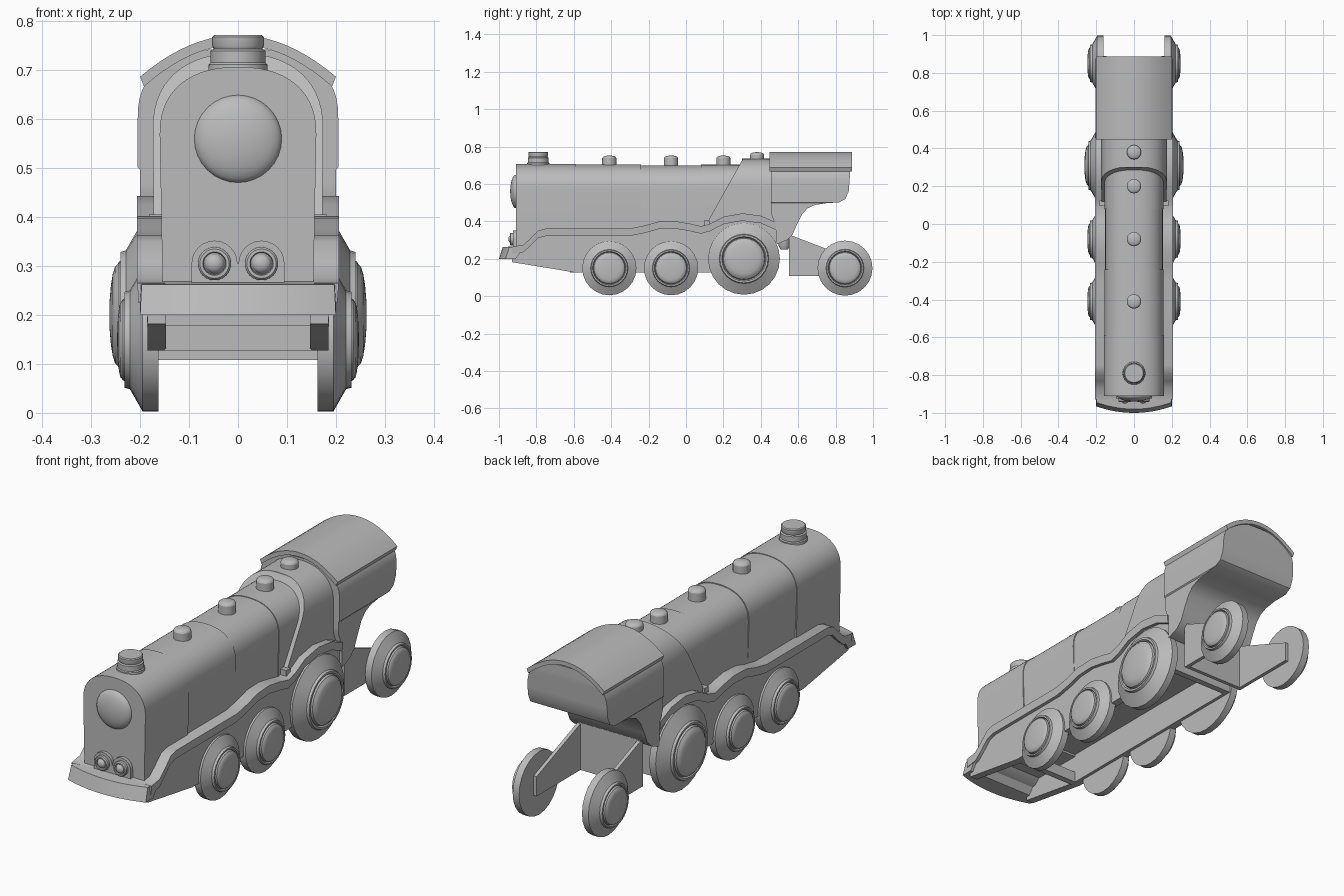
import bpy, bmesh
from math import sin, cos, pi, radians
from mathutils import Vector

old = bpy.data.objects.get("Cube")
if old:
    bpy.data.objects.remove(old)

grey = bpy.data.materials.new("plain grey")
grey.use_nodes = True
grey.diffuse_color = (0.5, 0.5, 0.5, 1)
grey.node_tree.nodes["Principled BSDF"].inputs["Base Color"].default_value = (0.5, 0.5, 0.5, 1)


def loft(name, rings, angle=32):
    """Skin a list of closed rings of equal length and cap both ends."""
    bm = bmesh.new()
    loops = [[bm.verts.new(p) for p in ring] for ring in rings]
    n = len(loops[0])
    for a, b in zip(loops, loops[1:]):
        for i in range(n):
            j = (i + 1) % n
            bm.faces.new((a[i], a[j], b[j], b[i]))
    bm.faces.new(loops[0])
    bm.faces.new(loops[-1])
    bmesh.ops.recalc_face_normals(bm, faces=bm.faces)
    mesh = bpy.data.meshes.new(name)
    bm.to_mesh(mesh)
    bm.free()
    mesh.materials.append(grey)
    obj = bpy.data.objects.new(name, mesh)
    bpy.context.collection.objects.link(obj)
    bpy.ops.object.select_all(action='DESELECT')
    obj.select_set(True)
    bpy.context.view_layer.objects.active = obj
    bpy.ops.object.shade_smooth_by_angle(angle=radians(angle))
    return obj


def lathe(name, profile, origin, u, v, axis, segs=24):
    """Turn (radius, height) pairs around an axis."""
    o, u, v, w = Vector(origin), Vector(u), Vector(v), Vector(axis)
    turn = [2 * pi * i / segs for i in range(segs)]
    return loft(name, [[o + w * h + (u * cos(t) + v * sin(t)) * max(r, 0.001) for t in turn]
                       for r, h in profile])


def dome(radius, start, height, steps=5):
    """Rounded cap for the end of a lathe profile."""
    return [(radius * cos(pi / 2 * i / steps), start + height * sin(pi / 2 * i / steps))
            for i in range(steps + 1)]


def box(name, x0, x1, y0, y1, z0, z1):
    return loft(name, [[(x0, y0, z), (x1, y0, z), (x1, y1, z), (x0, y1, z)] for z in (z0, z1)])


def arch(width, spring, top, power=2.3, steps=14):
    """Half widths and heights of a rounded roof section."""
    out = []
    for i in range(steps + 1):
        t = pi / 2 * i / steps
        out.append((max(width * max(cos(t), 0) ** (2 / power), 0.001),
                    spring + (top - spring) * sin(t) ** (2 / power)))
    return out


def tower(name, levels, front, back):
    """Stack of rectangles whose front and back depend on height."""
    return loft(name, [[(-w, front(z), z), (w, front(z), z), (w, back(z), z), (-w, back(z), z)]
                       for w, z in levels])


def lerp(points, t):
    for (a, p), (b, q) in zip(points, points[1:]):
        if t <= b:
            return p + (q - p) * max(0, (t - a) / (b - a))
    return points[-1][1]


# Boiler core with raised jackets
def jacket(name, grow, y0, y1, base):
    levels = [(0.147 + grow, base)] + arch(0.153 + grow, 0.57, 0.7 + grow)
    tower(name, levels, lambda z: y0, lambda z: y1)


jacket("boiler", 0, -0.6, 0.3, 0.27)
jacket("nose_jacket", 0.007, -0.91, -0.59, 0.26)
jacket("middle_jacket", 0.004, -0.59, -0.24, 0.4)
jacket("rear_jacket", 0.003, 0.08, 0.42, 0.3)

# Sloped cab front
tower("cab_flare", [(0.172, 0.36)] + arch(0.174, 0.58, 0.735),
      lambda z: min(0.1 + (z - 0.37) * 0.56, 0.3), lambda z: 0.47)

# Cab with sweeping underside
sweep = [(0.28, 0.49), (0.3, 0.54), (0.33, 0.57), (0.38, 0.592), (0.44, 0.622), (0.47, 0.65),
         (0.488, 0.69), (0.497, 0.75), (0.502, 0.82), (0.52, 0.852), (0.56, 0.87), (0.69, 0.88)]
tower("cab", [(0.2 if z < 0.5 else 0.205, z) for z, y in sweep[:-1]] + arch(0.205, 0.6, 0.745, 2.5),
      lambda z: 0.455 if z > 0.4 else 0.48, lambda z: lerp(sweep, z))

# Cab roof
xs = [-0.2 + 0.4 * i / 20 for i in range(21)]
curve = [(x, 0.772 - 0.085 * (x / 0.2) ** 2) for x in xs]
section = curve + [(x * 0.96, z - 0.02) for x, z in reversed(curve)]
loft("cab_roof", [[(x, y, z) for x, z in section] for y in (0.447, 0.887)])

# Running board that rises over the wheels
path = [(-0.93, 0.265), (-0.87, 0.275), (-0.83, 0.31), (-0.79, 0.35), (-0.75, 0.362), (-0.3, 0.362),
        (-0.22, 0.378), (-0.15, 0.398), (-0.06, 0.402), (0.02, 0.388), (0.08, 0.374), (0.13, 0.388),
        (0.2, 0.425), (0.3, 0.443), (0.4, 0.43), (0.48, 0.395)]
loft("running_board", [[(-0.206, y, z), (0.206, y, z), (0.203, y, z - 0.04), (-0.203, y, z - 0.04)]
                       for y, z in path])

# Side frames and cross members
keel = [(-0.93, 0.182), (-0.6, 0.128), (0.5, 0.128)]
stations = sorted(path + [(-0.6, 0.362)])
for side, label in ((1, "left"), (-1, "right")):
    loft(label + "_frame", [[(side * 0.147, y, z - 0.02), (side * 0.187, y, z - 0.02),
                             (side * 0.185, y, lerp(keel, y)), (side * 0.147, y, lerp(keel, y))]
                            for y, z in stations])
box("front_cross_member", -0.15, 0.15, -0.62, -0.59, 0.128, 0.18)
box("rear_cross_member", -0.15, 0.15, 0.45, 0.48, 0.128, 0.38)

# Curved front beam
loft("front_beam", [[(x, -1 + 0.035 * (x / 0.2) ** 2, 0.2), (x * 0.985, -0.98 + 0.035 * (x / 0.2) ** 2, 0.262),
                     (x, -0.86, 0.272), (x, -0.91, 0.2)] for x in xs])

# Driving and trailing wheels
wheels = [("front_wheel", -0.41, 0.15, 0.145, 0), ("middle_wheel", -0.08, 0.15, 0.145, 0),
          ("driving_wheel", 0.31, 0.2, 0.192, 0.008), ("trailing_wheel", 0.85, 0.15, 0.147, 0)]
for label, y, z, r, out in wheels:
    profile = [(r, 0.162), (r, 0.195), (r * 0.69, 0.221 + out), (r * 0.67, 0.232 + out),
               (r * 0.62, 0.232 + out), (r * 0.59, 0.224 + out), (r * 0.57, 0.235 + out)]
    profile += dome(r * 0.54, 0.238 + out, 0.009 + out)
    for side, hand in ((1, "left_"), (-1, "right_")):
        lathe(hand + label, profile, (0, y, z), (0, 1, 0), (0, 0, 1), (side, 0, 0))

# Trailing truck
box("truck_cross_plate", -0.162, 0.162, 0.55, 0.568, 0.108, 0.33)
for side, hand in ((1, "left"), (-1, "right")):
    loft(hand + "_truck_plate", [[(side * 0.146, y, 0.108), (side * 0.163, y, 0.108),
                                  (side * 0.163, y, z), (side * 0.146, y, z)]
                                 for y, z in ((0.55, 0.33), (0.89, 0.2))])
lathe("truck_pin", [(0.03, 0.34), (0.03, 0.27), (0.02, 0.25)], (0, 0.525, 0),
      (1, 0, 0), (0, 1, 0), (0, 0, 1))

# Chimney and steam domes
X, Y, Z = (1, 0, 0), (0, 1, 0), (0, 0, 1)
lathe("chimney", [(0.062, 0.68), (0.06, 0.712), (0.056, 0.716), (0.056, 0.74), (0.05, 0.744),
                  (0.053, 0.75), (0.053, 0.768), (0.049, 0.772)], (0, -0.79, 0), X, Y, Z)
for i, (y, top) in enumerate(((-0.41, 0.752), (-0.08, 0.752), (0.2, 0.752), (0.38, 0.77))):
    lathe("steam_dome_%d" % (i + 1), [(0.038, 0.66), (0.038, top - 0.014)] + dome(0.036, top - 0.011, 0.011),
          (0, y, 0), X, Y, Z)

# Headlamp and twin lower lamps
lathe("headlamp", [(0.09, -0.02)] + dome(0.09, 0, 0.032, 7), (0, -0.908, 0.56), X, Z, (0, -1, 0), 32)
box("lamp_bracket", -0.095, 0.095, -0.925, -0.89, 0.258, 0.305)
for side, hand in ((1, "left"), (-1, "right")):
    lathe(hand + "_lamp_mount", [(0.047, 0), (0.047, 0.035)], (side * 0.048, -0.89, 0.305), X, Z, (0, -1, 0))
    lathe(hand + "_lamp", [(0.034, 0), (0.034, 0.047), (0.03, 0.052), (0.024, 0.052), (0.022, 0.044)]
          + dome(0.02, 0.046, 0.014), (side * 0.048, -0.89, 0.305), X, Z, (0, -1, 0))
    # Small step at the foot of the cab front
    box(hand + "_cab_step", side * 0.15, side * 0.182, 0.095, 0.125, 0.36, 0.405)
